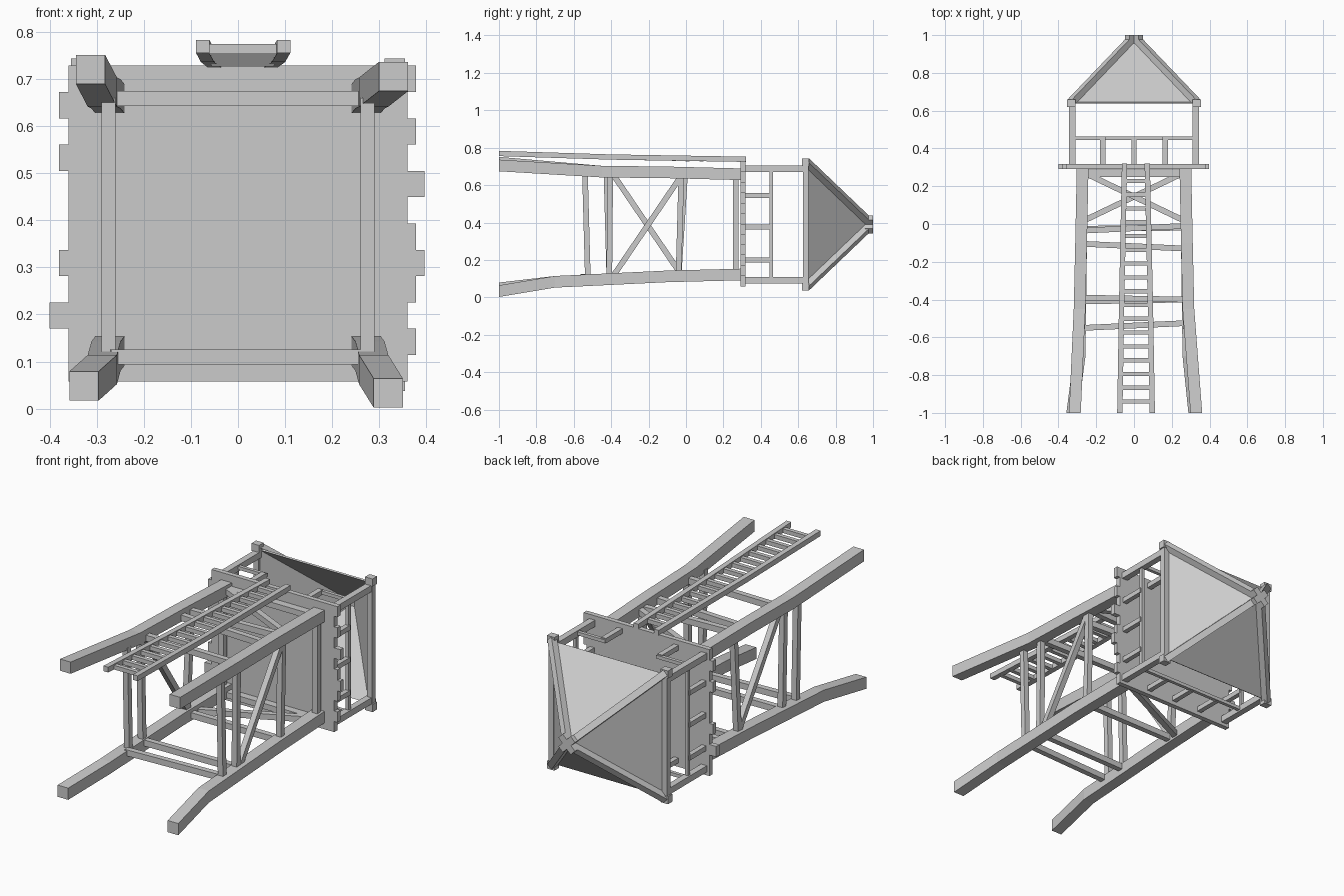
import bpy, bmesh, math
from mathutils import Vector, Matrix

old = bpy.data.objects.get("Cube")
if old:
    bpy.data.objects.remove(old)

wood = bpy.data.materials.new("grey_wood")
wood.use_nodes = True
wood.diffuse_color = (0.6, 0.6, 0.6, 1)
wood.node_tree.nodes["Principled BSDF"].inputs["Base Color"].default_value = (0.6, 0.6, 0.6, 1)

MID = 0.39  # height of the tower's lengthwise axis


def finish(name, bm):
    bmesh.ops.recalc_face_normals(bm, faces=bm.faces)
    mesh = bpy.data.meshes.new(name)
    bm.to_mesh(mesh)
    bm.free()
    mesh.materials.append(wood)
    obj = bpy.data.objects.new(name, mesh)
    bpy.context.scene.collection.objects.link(obj)
    return obj


def box(name, x, y, z):
    """Box from (min, max) pairs."""
    bm = bmesh.new()
    bmesh.ops.create_cube(bm, size=1)
    for v in bm.verts:
        v.co = [a + (b - a) * (c + 0.5) for (a, b), c in zip((x, y, z), v.co)]
    return finish(name, bm)


def beam(name, a, b, wide=0.03, deep=0.03, side=(1, 0, 0)):
    """Square timber from a to b; 'side' is the direction of its width."""
    a, b = Vector(a), Vector(b)
    along = (b - a).normalized()
    s = Vector(side)
    s = (s - along * s.dot(along)).normalized()
    t = along.cross(s)
    m = Matrix((s * wide, t * deep, b - a)).transposed().to_4x4()
    m.translation = (a + b) / 2
    bm = bmesh.new()
    bmesh.ops.create_cube(bm, size=1, matrix=m)
    return finish(name, bm)


def sweep(name, path, size):
    """Square section carried along a path that runs mainly in y."""
    bm = bmesh.new()
    h = size / 2
    rings = [[bm.verts.new((x + i * h, y, z + k * h))
              for i, k in ((-1, -1), (1, -1), (1, 1), (-1, 1))] for x, y, z in path]
    for r, q in zip(rings, rings[1:]):
        for i in range(4):
            j = (i + 1) % 4
            bm.faces.new((r[i], r[j], q[j], q[i]))
    bm.faces.new(rings[0])
    bm.faces.new(rings[-1])
    return finish(name, bm)


# Splayed legs, each foot slightly out of line
feet = {(-1, 1): (-0.313, 0.72), (1, 1): (0.33, 0.705),
        (-1, -1): (-0.327, 0.048), (1, -1): (0.319, 0.033)}
for (sx, sz), (fx, fz) in feet.items():
    bend = -0.45 if sz > 0 else -0.7
    sweep("leg", [(fx, -1, fz),
                  (sx * 0.288, bend, MID + sz * (0.282 if sz > 0 else 0.307)),
                  (sx * 0.28, -0.1, MID + sz * 0.278),
                  (sx * 0.272, 0.295, MID + sz * 0.268)], 0.062)

# Side struts and one diagonal on each side
for sx in (-1, 1):
    x = sx * 0.275
    for y0, y1 in ((-0.525, -0.54), (-0.41, -0.415 + sx * 0.01), (-0.04, -0.015 - sx * 0.01)):
        beam("side_strut", (x, y0, 0.11), (x, y1, 0.66))
    beam("side_brace", (x, -0.205 - sx * 0.18, 0.12), (x, -0.205 + sx * 0.18, 0.65))
    beam("side_top_beam", (x, 0.265, 0.11), (x, 0.265, 0.66))

# Cross struts and diagonals on the upper and lower faces
levels = {1: ((-0.39, -0.4), (-0.105, -0.13), (-0.035, -0.01)),
          -1: ((-0.55, -0.525), (-0.41, -0.4), (-0.025, -0.02))}
for sz in (-1, 1):
    z = MID + (0.268 if sz > 0 else -0.28)
    for y0, y1 in levels[sz]:
        beam("cross_strut", (-0.27, y0, z), (0.27, y1, z), deep=0.032, side=(0, 1, 0))
    beam("cross_brace", (-0.25, 0.145 + sz * 0.12, z), (0.25, 0.145 - sz * 0.12, z),
         side=(0, 1, 0))
    beam("cross_top_beam", (-0.26, 0.268, z), (0.26, 0.268, z), wide=0.04, side=(0, 1, 0))

# Ragged plank platform: end overhangs in steps
left = (0, 0, 2, 0, 1, 0, 0, 0, 1, 0, 1, 0)
right = (0, 1, 0, 1, 2, 1, 0, 2, 0, 1, 0, 1)
pitch = 0.67 / len(left)
for i, (l, r) in enumerate(zip(left, right)):
    z = 0.058 + i * pitch
    box("platform_plank", (-0.36 - l * 0.02, 0.36 + r * 0.018), (0.292, 0.318), (z, z + pitch))

# Ladder
rails = {-1: (-0.075, -0.05), 1: (0.097, 0.07)}
for x0, x1 in rails.values():
    sweep("ladder_rail", [(x0, -1, 0.769), (x0 * 0.6 + x1 * 0.4, -0.4, 0.75),
                          (x1, 0.32, 0.738)], 0.028)
for i in range(17):
    y = -0.94 + i * 0.073
    t = (y + 1) / 1.32
    xs = [a + (b - a) * t for a, b in rails.values()]
    z = 0.765 - 0.028 * min(1, t * 1.3)
    box("ladder_rung", xs, (y - 0.011, y + 0.011), (z - 0.011, z + 0.011))

# Roof posts and eave corner blocks
R = 0.333
for sx in (-1, 1):
    for sz in (-1, 1):
        x, z = sx * 0.328, MID + sz * 0.298
        beam("roof_post", (x, 0.31, z), (x, 0.64, z), 0.034, 0.034)
        x, z = sx * R, MID + sz * R
        box("eave_corner", (x - 0.022, x + 0.022), (0.62, 0.658), (z - 0.02, z + 0.02))
        beam("hip_rafter", (x, 0.645, z), (sx * 0.008, 0.985, MID + sz * 0.008),
             0.034, 0.034, (sx, 0, -sz))

# Eave beams
for s in (-1, 1):
    beam("eave_beam", (-R, 0.64, MID + s * R), (R, 0.64, MID + s * R))
    beam("eave_beam", (s * R, 0.64, MID - R), (s * R, 0.64, MID + R))
    # Crossed cap pieces at the peak
    beam("peak_cap", (-0.036, 0.978, MID - s * 0.036), (0.036, 0.978, MID + s * 0.036),
         0.044, 0.036, (0, 1, 0))

# Thin roof panels, open underneath
bm = bmesh.new()
base = [bm.verts.new((i * 0.325, 0.645, MID + k * 0.325))
        for i, k in ((-1, -1), (1, -1), (1, 1), (-1, 1))]
peak = bm.verts.new((0, 0.98, MID))
for i in range(4):
    bm.faces.new((base[i], base[(i + 1) % 4], peak))
roof = finish("roof_panels", bm)
solid = roof.modifiers.new("thickness", "SOLIDIFY")
solid.thickness = 0.01

# Railings: full on three sides, gap above the ladder
Y = 0.455
for sx in (-1, 1):
    x = sx * 0.328
    beam("side_railing", (x, Y, 0.1), (x, Y, 0.68), 0.018, 0.018)
    for z in (0.2, 0.375, 0.545):
        beam("baluster", (x, 0.31, z), (x, Y, z), 0.026, 0.026)
    beam("gate_railing", (sx * 0.32, Y, 0.69), (sx * 0.15, Y, 0.69), 0.018, 0.018, (0, 1, 0))
    beam("baluster", (sx * 0.165, 0.31, 0.69), (sx * 0.165, Y, 0.69), 0.028, 0.026)
beam("far_railing", (-0.32, Y, 0.092), (0.32, Y, 0.092), 0.018, 0.018, (0, 1, 0))
for x in (-0.165, 0, 0.165):
    beam("baluster", (x, 0.31, 0.092), (x, Y, 0.092), 0.026, 0.026)
